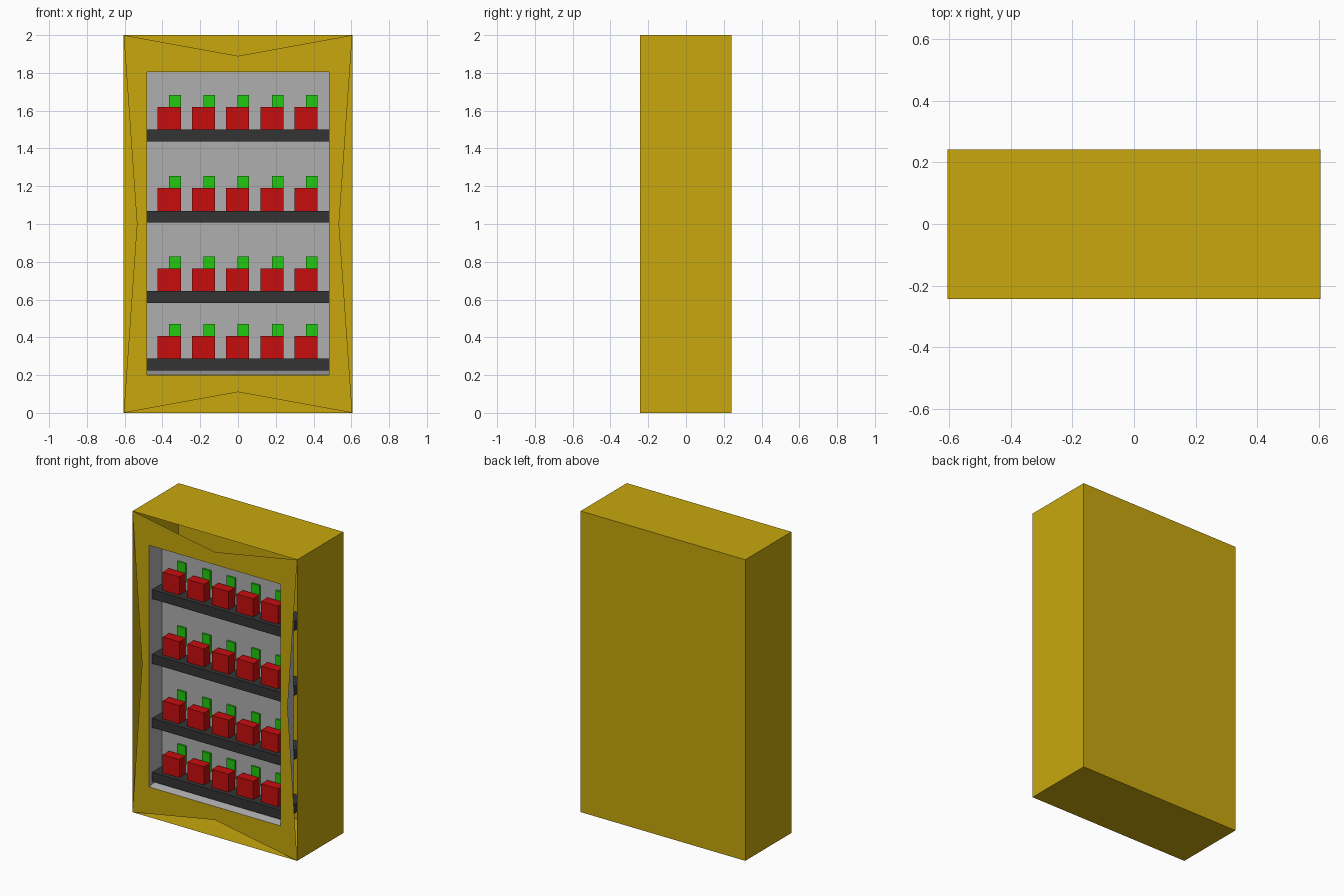
import bpy
import bmesh

if "Cube" in bpy.data.objects:
    bpy.data.objects.remove(bpy.data.objects["Cube"])


def material(name, r, g, b):
    m = bpy.data.materials.new(name)
    m.diffuse_color = (r, g, b, 1)
    m.use_nodes = True
    m.node_tree.nodes["Principled BSDF"].inputs["Base Color"].default_value = m.diffuse_color
    return m


YELLOW = material("mustard yellow", 0.58, 0.39, 0.004)
GREY = material("light grey", 0.43, 0.43, 0.43)
DARK = material("dark grey", 0.034, 0.034, 0.034)
RED = material("red", 0.58, 0.004, 0.004)
GREEN = material("leaf green", 0.016, 0.58, 0.005)

W, H, FRONT, BACK = 0.605, 2.0, -0.243, 0.242   # cabinet extents
PANEL = FRONT + 0.137                           # back of the display recess


def finish(name, bm, *mats):
    mesh = bpy.data.meshes.new(name)
    bm.to_mesh(mesh)
    bm.free()
    for m in mats:
        mesh.materials.append(m)
    obj = bpy.data.objects.new(name, mesh)
    bpy.context.collection.objects.link(obj)
    return obj


def box(name, x, y, z, mat):
    """Box between (low, high) pairs on each axis."""
    bm = bmesh.new()
    bmesh.ops.create_cube(bm, size=1)
    for v in bm.verts:
        v.co = [p[0] if c < 0 else p[1] for p, c in zip((x, y, z), v.co)]
    return finish(name, bm, mat)


# Cabinet: open-fronted shell, pinched front frame and grey display recess
bm = bmesh.new()


def ring(points, y):
    return [bm.verts.new((x, y, z)) for x, z in points]


def bridge(a, b, mat):
    n = len(a)
    for i in range(n):
        j = (i + 1) % n
        bm.faces.new((a[i], a[j], b[j], b[i])).material_index = mat


# Frame outline alternates corners and inward-pulled edge midpoints
outer = ring([(-W, 0), (0, 0.11), (W, 0), (0.535, 1),
              (W, H), (0, 1.89), (-W, H), (-0.535, 1)], FRONT)
X, Z0, Z1 = 0.483, 0.2, 1.805
inner = ring([(-X, Z0), (0, Z0), (X, Z0), (X, 1),
              (X, Z1), (0, Z1), (-X, Z1), (-X, 1)], FRONT)
bridge(outer, inner, 0)

# Shell behind the frame corners
rear = ring([(-W, 0), (W, 0), (W, H), (-W, H)], BACK)
bridge(rear, outer[::2], 0)
bm.faces.new(rear[::-1])

# Recess walls and back panel, with a slightly rising floor
deep = ring([(-X, 0.225), (X, 0.225), (X, Z1), (-X, Z1)], PANEL)
bridge(inner[::2], deep, 1)
bm.faces.new(deep).material_index = 1
finish("cabinet", bm, YELLOW, GREY)

# Shelves, each with a row of five boxes and tags behind them
for s, top in enumerate((1.5, 1.07, 0.645, 0.287), 1):
    box(f"shelf_{s}", (-X + 0.001, X - 0.001), (FRONT + 0.03, FRONT + 0.27),
        (top - 0.062, top), DARK)
    for i in range(5):
        cx = -0.002 + (i - 2) * 0.181
        box(f"red_box_{s}_{i + 1}", (cx - 0.061, cx + 0.061),
            (FRONT + 0.06, FRONT + 0.125), (top, top + 0.12), RED)
        box(f"green_tag_{s}_{i + 1}", (cx, cx + 0.061),
            (FRONT + 0.125, PANEL + 0.002), (top + 0.06, top + 0.183), GREEN)
